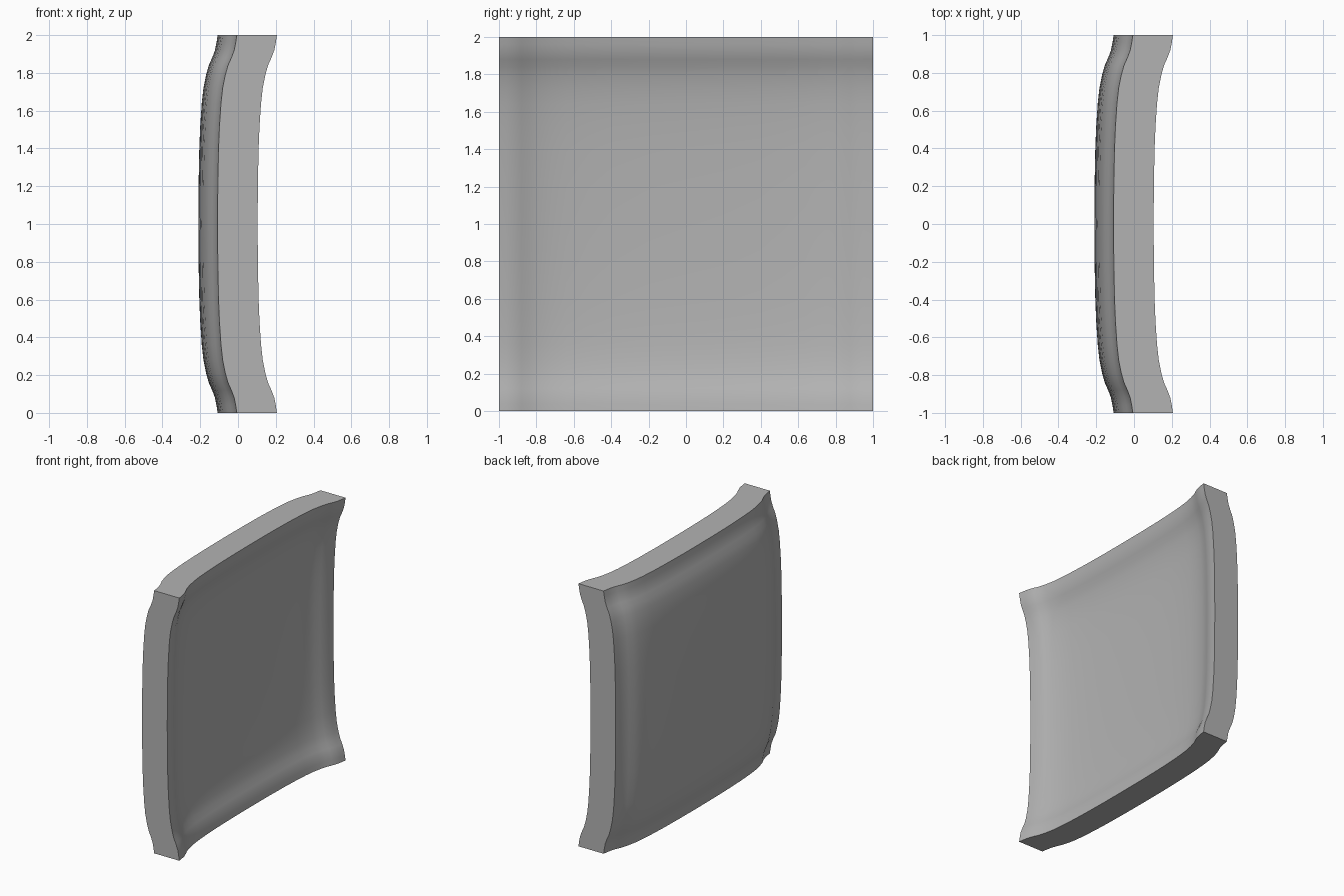
import bpy, bmesh, math

cube = bpy.data.objects.get("Cube")
if cube:
    bpy.data.objects.remove(cube, do_unlink=True)

# One gray material
gray = bpy.data.materials.new("light_gray")
gray.use_nodes = True
color = (0.45, 0.45, 0.45, 1)
gray.diffuse_color = color
gray.node_tree.nodes["Principled BSDF"].inputs["Base Color"].default_value = color

# Half of the dish profile: distance from the middle, rise toward the rim
HALF = [(0, 0), (0.2, 0.001), (0.4, 0.005), (0.52, 0.01), (0.64, 0.018),
        (0.72, 0.027), (0.79, 0.041), (0.84, 0.055), (0.88, 0.073),
        (0.92, 0.088), (0.96, 0.096), (1, 0.102)]
PROFILE = [(-t, h) for t, h in reversed(HALF[1:])] + HALF
THICKNESS = 0.212
BACK = -0.21

# Square panel whose rise is the sum of the two crossing profiles
bm = bmesh.new()
grid = [[bm.verts.new((BACK + hy + hz, y, 1 + z)) for z, hz in PROFILE]
        for y, hy in PROFILE]
for a, b in zip(grid, grid[1:]):
    for i in range(len(a) - 1):
        bm.faces.new((a[i], a[i + 1], b[i + 1], b[i]))

# Thicken straight along x, which keeps the rim faces flat
result = bmesh.ops.extrude_face_region(bm, geom=bm.faces[:], use_keep_orig=True)
moved = [v for v in result["geom"] if isinstance(v, bmesh.types.BMVert)]
bmesh.ops.translate(bm, verts=moved, vec=(THICKNESS, 0, 0))
bmesh.ops.recalc_face_normals(bm, faces=bm.faces[:])

mesh = bpy.data.meshes.new("dished_panel")
bm.to_mesh(mesh)
bm.free()
mesh.materials.append(gray)
panel = bpy.data.objects.new("dished_panel", mesh)
bpy.context.collection.objects.link(panel)

# Smooth dish, sharp rim
bpy.ops.object.select_all(action="DESELECT")
panel.select_set(True)
bpy.context.view_layer.objects.active = panel
bpy.ops.object.shade_smooth_by_angle(angle=math.radians(35))
